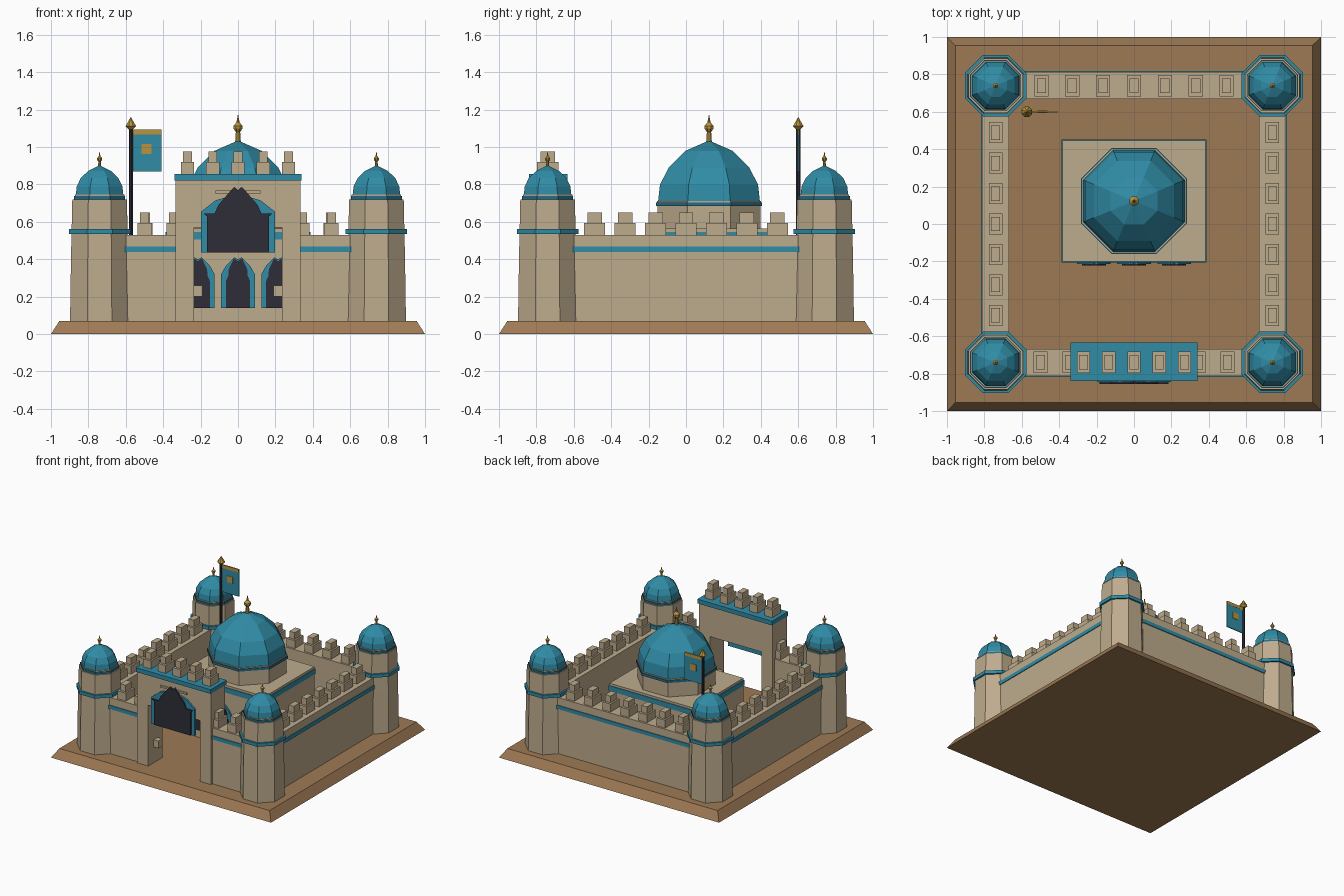
import bpy, bmesh
from math import pi, cos, sin

cube = bpy.data.objects.get("Cube")
if cube:
    bpy.data.objects.remove(cube, do_unlink=True)


def material(name, rgb):
    lin = [((c / 255 + 0.055) / 1.055) ** 2.4 for c in rgb] + [1]
    m = bpy.data.materials.new(name)
    m.use_nodes = True
    m.diffuse_color = lin
    bsdf = next(n for n in m.node_tree.nodes if n.type == 'BSDF_PRINCIPLED')
    bsdf.inputs["Base Color"].default_value = lin
    return m


SAND = material("sandstone", (190, 172, 141))
EARTH = material("earth brown", (158, 122, 84))
TEAL = material("teal tile", (48, 140, 166))
DEEP = material("deep teal", (34, 108, 138))
DARK = material("dark recess", (46, 45, 56))
GOLD = material("gold", (184, 148, 62))


def finish(bm, name, mat):
    bmesh.ops.recalc_face_normals(bm, faces=bm.faces)
    mesh = bpy.data.meshes.new(name)
    bm.to_mesh(mesh)
    bm.free()
    mesh.materials.append(mat)
    ob = bpy.data.objects.new(name, mesh)
    bpy.context.collection.objects.link(ob)
    return ob


def boxes(name, mat, spans):
    """Each span is (x0, x1, y0, y1, z0, z1)."""
    bm = bmesh.new()
    for x0, x1, y0, y1, z0, z1 in spans:
        vs = bmesh.ops.create_cube(bm, size=1)["verts"]
        for v in vs:
            v.co = (x1 if v.co.x > 0 else x0, y1 if v.co.y > 0 else y0, z1 if v.co.z > 0 else z0)
    return finish(bm, name, mat)


def lathe(name, mat, x, y, profile, sides=8):
    """Capped solid from (flat-to-centre distance, z) pairs; flats face the axes."""
    bm = bmesh.new()
    rings = []
    for a, z in profile:
        r = max(a, 0.0005) / cos(pi / sides)
        rings.append([bm.verts.new((x + r * cos((i + .5) * 2 * pi / sides),
                                    y + r * sin((i + .5) * 2 * pi / sides), z)) for i in range(sides)])
    for low, high in zip(rings, rings[1:]):
        for i in range(sides):
            j = (i + 1) % sides
            bm.faces.new((low[i], low[j], high[j], high[i]))
    bm.faces.new(rings[0])
    bm.faces.new(rings[-1])
    return finish(bm, name, mat)


def plate(name, mat, half, cx, y, thick):
    """Symmetric upright plate; half is its right outline, bottom to top."""
    outline = half + [(-x, z) for x, z in reversed(half) if x > 0]
    bm = bmesh.new()
    face = bm.faces.new([bm.verts.new((cx + x, y, z)) for x, z in outline])
    ext = bmesh.ops.extrude_face_region(bm, geom=[face])
    for v in ext["geom"]:
        if isinstance(v, bmesh.types.BMVert):
            v.co.y += thick
    return finish(bm, name, mat)


def merlons(name, spots, z, hx, hy):
    """Stepped battlement blocks."""
    spans = []
    for x, y in spots:
        spans.append((x - hx, x + hx, y - hy, y + hy, z, z + .065))
        spans.append((x - hx * .65, x + hx * .65, y - hy * .68, y + hy * .68, z + .065, z + .12))
    boxes(name, SAND, spans)


def finial(name, x, y, z, s):
    lathe(name, GOLD, x, y, [(.011 * s, z), (.008 * s, z + .045 * s), (.017 * s, z + .058 * s),
                             (.017 * s, z + .068 * s), (.006 * s, z + .08 * s), (0, z + .11 * s)])


# Ground slab
lathe("ground_slab", EARTH, 0, 0, [(1, 0), (.955, .07)], 4)

# Corner towers
T, FLOOR, WALL = .74, .07, .53
for sx, lr in ((-1, "right"), (1, "left")):
    for sy, fb in ((-1, "front"), (1, "back")):
        x, y, n = sx * T, sy * T, f"{fb}_{lr}_tower"
        lathe(n, SAND, x, y, [(.158, FLOOR), (.153, .4), (.146, .72)])
        lathe(n + "_band", TEAL, x, y, [(.164, .535), (.164, .562)])
        lathe(n + "_rim", DEEP, x, y, [(.137, .715), (.137, .738)])
        lathe(n + "_ring", SAND, x, y, [(.132, .738), (.132, .745)])
        lathe(n + "_dome", TEAL, x, y, [(.127, .745), (.122, .79), (.1, .835), (.06, .873), (0, .902)])
        finial(n + "_finial", x, y, .885, .82)

# Curtain walls with outer tile bands
H, E = .0725, .62
for s, side in ((-1, "right"), (1, "left")):
    x0, x1 = sorted((s * (T - H), s * (T + H)))
    boxes(side + "_wall", SAND, [(x0, x1, -E, E, FLOOR, WALL)])
    b0, b1 = sorted((s * T, s * (T + H + .006)))
    boxes(side + "_wall_band", TEAL, [(b0, b1, -E, E, .438, .468)])
    merlons(side + "_wall_merlons", [(s * T, i * .163) for i in range(-3, 4)], WALL, .036, .057)
    f0, f1 = sorted((s * .32, s * E))
    boxes(f"front_{side}_wall", SAND, [(f0, f1, -T - H, -T + H, FLOOR, WALL)])
    boxes(f"front_{side}_wall_band", TEAL, [(f0, f1, -T - H - .006, -T, .438, .468)])
    merlons(f"front_{side}_wall_merlons", [(s * .5, -T), (s * .345, -T)], WALL, .038, .057)
boxes("back_wall", SAND, [(-E, E, T - H, T + H, FLOOR, WALL)])
boxes("back_wall_band", TEAL, [(-E, E, T, T + H + .006, .438, .468)])
merlons("back_wall_merlons", [(i * .165, T) for i in range(-3, 4)], WALL, .038, .057)

# Gatehouse: two piers, lintel, tiled cornice and battlements
G, OPEN, GF, GB = .335, .235, -.83, -.645
boxes("gatehouse", SAND, [(-G, -OPEN, GF, GB, FLOOR, .82), (OPEN, G, GF, GB, FLOOR, .82),
                          (-OPEN, OPEN, GF, GB, .57, .82)])
boxes("gate_cornice", TEAL, [(-.34, .34, -.84, -.633, .82, .855)])
merlons("gate_merlons", [(i * .135, -T) for i in range(-2, 3)], .855, .036, .057)
boxes("gate_jamb_blocks", SAND, [(-.24, -.19, -.76, -.71, .2, .26), (.19, .24, -.76, -.71, .2, .26)])

# Pointed panel over the gateway
plate("gate_panel_frame", TEAL, [(.197, .437), (.197, .655), (.12, .715), (0, .75)], 0, -.845, .02)
plate("gate_panel", DARK, [(.167, .437), (.167, .63), (.185, .645), (.125, .645), (.105, .69), (.045, .76),
                           (.02, .787), (0, .77)], 0, -.855, .012)
boxes("gate_panel_bar", SAND, [(-.12, .12, -.84, -.828, .752, .767)])

# Domed hall
boxes("hall", SAND, [(-.383, .383, -.2, .447, FLOOR, .565)])
boxes("hall_band", TEAL, [(-.387, .387, -.205, .452, .505, .547)])
for cx, n in ((-.215, "right"), (0, "middle"), (.215, "left")):
    plate(n + "_arch_frame", TEAL, [(.09, .14), (.09, .32), (.065, .365), (.02, .41), (0, .4)], cx, -.215, .02)
    plate(n + "_arch", DARK, [(.064, .14), (.064, .285), (.052, .31), (.05, .345), (.022, .405), (0, .39)],
          cx, -.223, .01)
CY = .123
lathe("hall_drum", SAND, 0, CY, [(.275, .56), (.275, .685)])
lathe("hall_dome_rim", DEEP, 0, CY, [(.284, .684), (.284, .704)])
lathe("hall_dome_ring", SAND, 0, CY, [(.278, .704), (.278, .711)])
lathe("hall_dome", TEAL, 0, CY, [(.272, .711), (.262, .8), (.215, .89), (.125, .98), (0, 1.035)])
finial("hall_finial", 0, CY, 1.015, 1.45)

# Flagpole and flag
PX, PY = -.573, .6
lathe("flagpole", DARK, PX, PY, [(.011, FLOOR), (.011, 1.11)])
lathe("flagpole_tip", GOLD, PX, PY, [(.012, 1.095), (.028, 1.112), (0, 1.16)])
boxes("flag", TEAL, [(PX, -.41, PY - .004, PY + .004, .87, 1.067)])
boxes("flag_gold_trim", GOLD, [(PX, -.41, PY - .005, PY + .005, 1.067, 1.093),
                               (-.517, -.463, PY - .007, PY + .007, .963, 1.015)])
